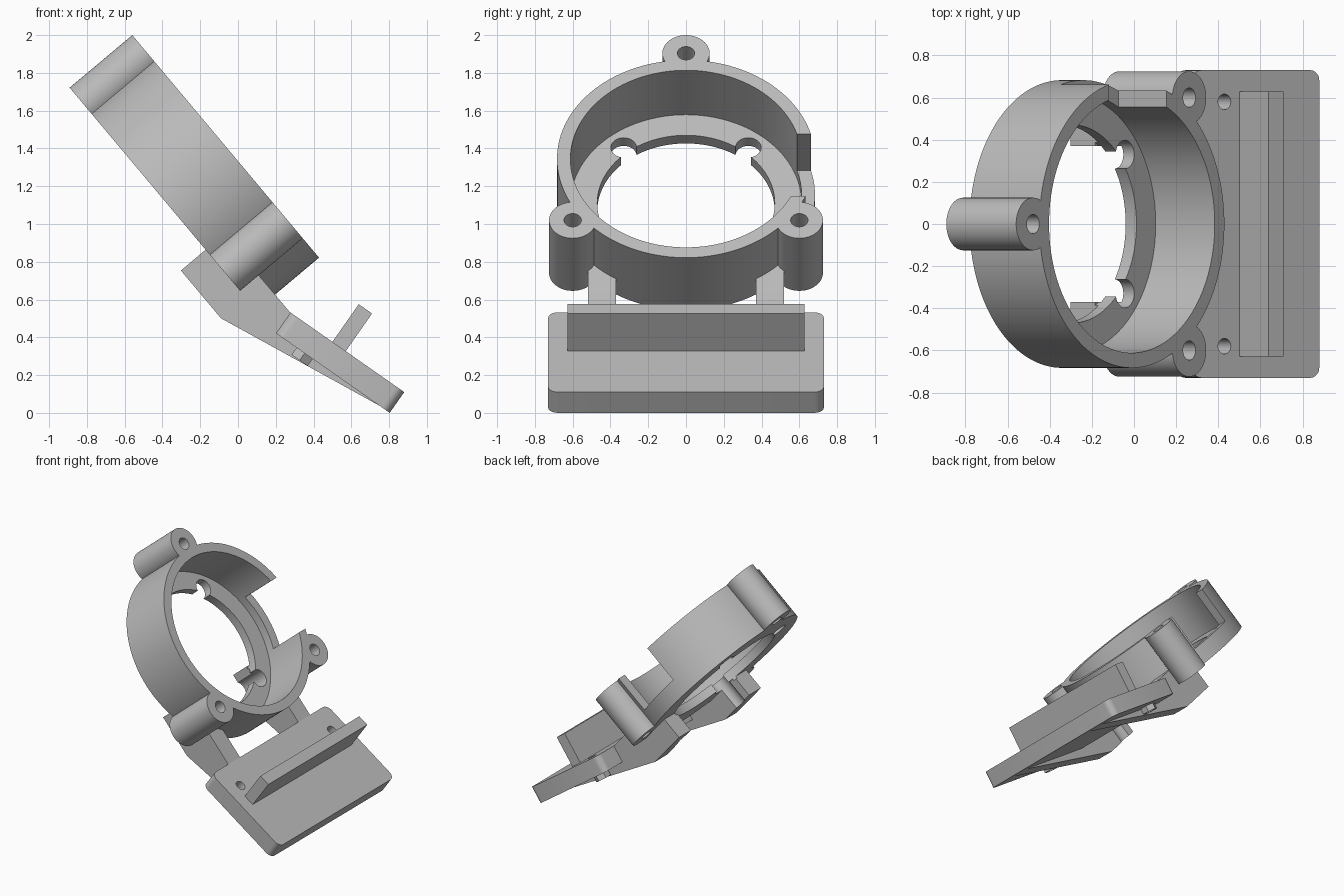
import bpy, bmesh, math
from mathutils import Matrix, Vector

cube = bpy.data.objects.get("Cube")
if cube:
    bpy.data.objects.remove(cube, do_unlink=True)

GREY = (0.5, 0.5, 0.5, 1)
mat = bpy.data.materials.new("plain grey")
mat.use_nodes = True
mat.diffuse_color = GREY
mat.node_tree.nodes["Principled BSDF"].inputs["Base Color"].default_value = GREY

# Tilted frames: local z is the ring axis or the plate normal, local x runs downhill
RING = Matrix.Translation((-0.01, 0, 1.345)) @ Matrix.Rotation(math.radians(50), 4, 'Y')
PLATE = Matrix.Translation((0.88, 0, 0.11)) @ Matrix.Rotation(math.radians(35), 4, 'Y')


def finish(name, bm, frame):
    bmesh.ops.recalc_face_normals(bm, faces=bm.faces)
    bm.transform(frame)
    mesh = bpy.data.meshes.new(name)
    bm.to_mesh(mesh)
    bm.free()
    mesh.materials.append(mat)
    obj = bpy.data.objects.new(name, mesh)
    bpy.context.collection.objects.link(obj)
    return obj


def cylinder(name, frame, x, y, r, z0, z1, sides=48):
    bm = bmesh.new()
    bmesh.ops.create_cone(bm, cap_ends=True, segments=sides, radius1=r, radius2=r,
                          depth=z1 - z0,
                          matrix=Matrix.Translation((x, y, (z0 + z1) / 2)))
    return finish(name, bm, frame)


def box(name, frame, lo, hi, corner=0):
    bm = bmesh.new()
    lo, hi = Vector(lo), Vector(hi)
    bmesh.ops.create_cube(bm, size=1, matrix=Matrix.Translation((lo + hi) / 2)
                          @ Matrix.Diagonal((*(hi - lo), 1)))
    if corner:
        upright = [e for e in bm.edges
                   if abs(e.verts[0].co.z - e.verts[1].co.z) > 0.01]
        bmesh.ops.bevel(bm, geom=upright, offset=corner, segments=6,
                        profile=0.5, affect='EDGES')
    return finish(name, bm, frame)


def prism(name, profile, y0, y1):
    bm = bmesh.new()
    face = bm.faces.new([bm.verts.new((x, y0, z)) for x, z in profile])
    out = bmesh.ops.extrude_face_region(bm, geom=[face])
    moved = [v for v in out["geom"] if isinstance(v, bmesh.types.BMVert)]
    bmesh.ops.translate(bm, verts=moved, vec=(0, y1 - y0, 0))
    return finish(name, bm, Matrix())


def combine(obj, other, operation='DIFFERENCE'):
    mod = obj.modifiers.new("combine", 'BOOLEAN')
    mod.operation = operation
    mod.solver = 'EXACT'
    mod.object = other
    with bpy.context.temp_override(object=obj, active_object=obj):
        bpy.ops.object.modifier_apply(modifier=mod.name)
    bpy.data.objects.remove(other, do_unlink=True)


DEPTH = 0.433
FLOOR = -0.366
BOSSES = [(-0.73, 0), (0.424, 0.6), (0.424, -0.6)]


def cut_opening(obj):
    # Wide bore, smaller floor opening and four round notches
    combine(obj, cylinder("bore", RING, 0, 0, 0.612, FLOOR, 0.1, 128))
    combine(obj, cylinder("opening", RING, 0, 0, 0.47, -0.45, 0.05, 96))
    for sx in (-1, 1):
        for sy in (-1, 1):
            combine(obj, cylinder("notch", RING, sx * 0.385, sy * 0.33, 0.068,
                                  -0.9, 0.05, 32))


# Ring housing with three screw bosses and a side slot
housing = cylinder("ring_housing", RING, 0, 0, 0.683, -DEPTH, 0, 128)
for x, y in BOSSES:
    combine(housing, cylinder("boss", RING, x, y, 0.125, -DEPTH, 0), 'UNION')
cut_opening(housing)
for x, y in BOSSES:
    combine(housing, cylinder("screw_hole", RING, x, y, 0.046, -0.6, 0.1, 32))
combine(housing, box("slot", RING, (-0.17, 0.45, -0.3), (0.257, 0.85, 0.1)))

# Mounting plate with rounded corners, two screw holes and their hex collars
plate = box("mounting_plate", PLATE, (-0.735, -0.73, -0.134), (0, 0.73, 0), 0.05)
for s in (-1, 1):
    combine(plate, cylinder("collar", PLATE, -0.55, s * 0.58, 0.06, -0.18, -0.06, 6),
            'UNION')
for s in (-1, 1):
    combine(plate, cylinder("screw_hole", PLATE, -0.55, s * 0.58, 0.037, -0.3, 0.1, 24))

# Upright rib on the plate
rib = box("plate_rib", PLATE, (-0.464, -0.628, -0.02), (-0.378, 0.628, 0.243))


# Two arms joining the ring to the plate
def ring_point(x, z):
    p = RING @ Vector((x, 0, z))
    return p.x, p.z


arm_profile = [ring_point(0.265, -DEPTH), ring_point(0.265, -0.604),
               ring_point(0.595, -0.604), (0.8, 0.01), (0.3, 0.505), (0.28, 0.527),
               ring_point(0.54, -0.305), ring_point(0.42, -0.305),
               ring_point(0.42, -DEPTH + 0.02), ring_point(0.265, -DEPTH + 0.02)]
arms = []
for name, side in (("left_arm", 1), ("right_arm", -1)):
    y0, y1 = sorted((side * 0.37, side * 0.52))
    # arms sit at the two y sides of the bracket
    arm = prism("arm_back" if side > 0 else "arm_front", arm_profile, y0, y1)
    cut_opening(arm)
    arms.append(arm)

# Smooth the round walls, keep edges sharp
for obj in [housing, plate, rib] + arms:
    bpy.ops.object.select_all(action='DESELECT')
    obj.select_set(True)
    bpy.context.view_layer.objects.active = obj
    bpy.ops.object.shade_smooth_by_angle(angle=math.radians(30))
